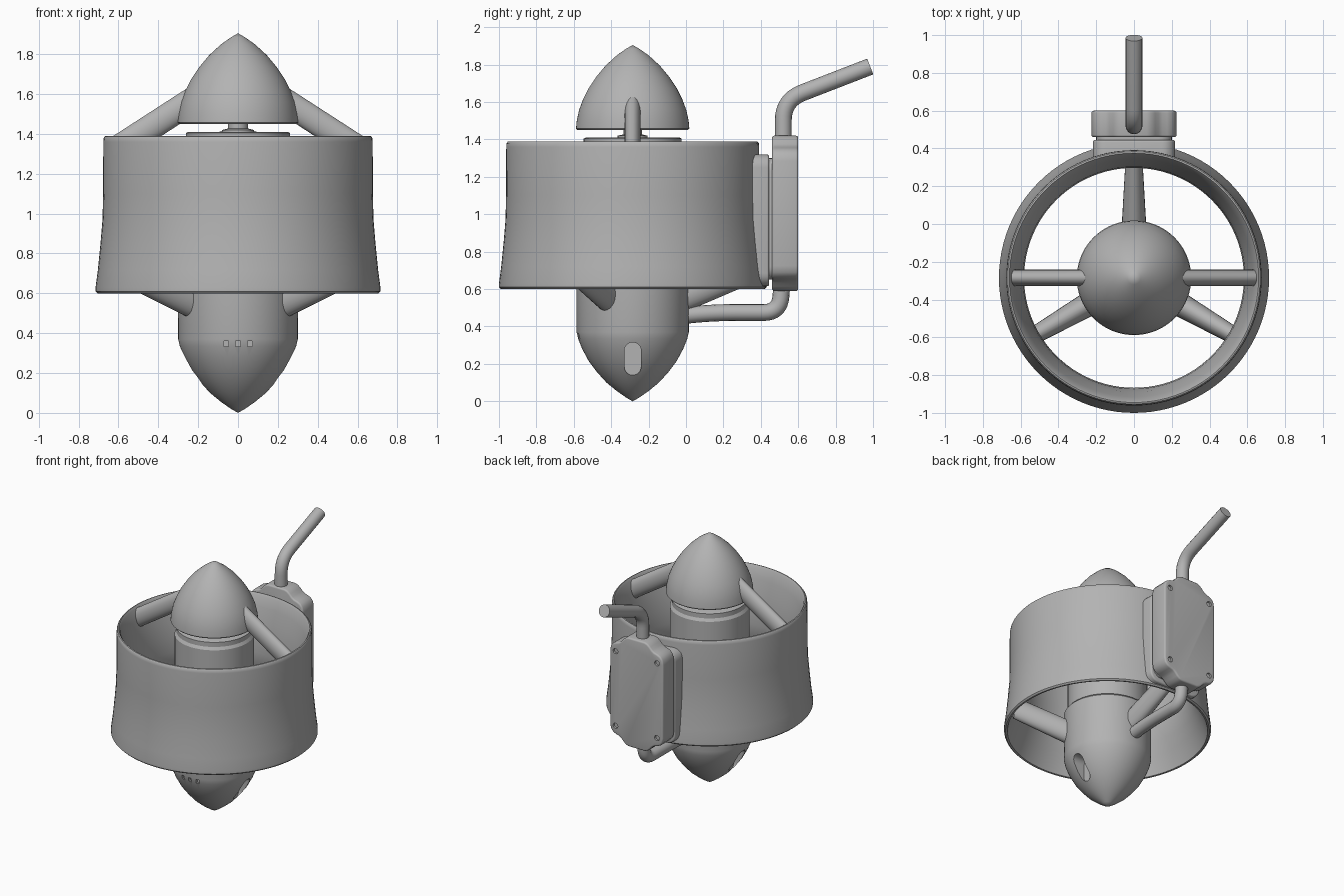
import bpy, bmesh, math
from mathutils import Vector, Matrix

if "Cube" in bpy.data.objects:
    bpy.data.objects.remove(bpy.data.objects["Cube"])

AXIS_Y = -0.285
grey = bpy.data.materials.new("plain grey")
grey.use_nodes = True
grey.diffuse_color = (0.45, 0.45, 0.45, 1)
grey.node_tree.nodes["Principled BSDF"].inputs["Base Color"].default_value = (0.45, 0.45, 0.45, 1)


def finish(name, bm, place=(0, 0, 0)):
    bmesh.ops.recalc_face_normals(bm, faces=bm.faces)
    mesh = bpy.data.meshes.new(name)
    bm.to_mesh(mesh)
    bm.free()
    mesh.materials.append(grey)
    ob = bpy.data.objects.new(name, mesh)
    ob.location = place
    bpy.context.collection.objects.link(ob)
    return ob


def smooth(ob, angle=32):
    bpy.ops.object.select_all(action='DESELECT')
    ob.select_set(True)
    bpy.context.view_layer.objects.active = ob
    bpy.ops.object.shade_smooth_by_angle(angle=math.radians(angle))


def lathe(name, profile, closed=False, steps=96):
    """Revolve (radius, z) points around the main axis."""
    bm = bmesh.new()
    pts = [bm.verts.new((r, 0, z)) for r, z in profile]
    edges = [bm.edges.new(p) for p in zip(pts, pts[1:])]
    if closed:
        edges.append(bm.edges.new((pts[-1], pts[0])))
    bmesh.ops.spin(bm, geom=pts + edges, axis=(0, 0, 1), cent=(0, 0, 0),
                   angle=math.tau, steps=steps, use_merge=True)
    bmesh.ops.remove_doubles(bm, verts=bm.verts, dist=0.0005)
    return finish(name, bm, (0, AXIS_Y, 0))


def prism(name, outline, y0, y1, bevel=0):
    """Extrude an (x, z) outline along y, with rounded rims."""
    bm = bmesh.new()
    face = bm.faces.new([bm.verts.new((x, y0, z)) for x, z in outline])
    out = bmesh.ops.extrude_face_region(bm, geom=[face])["geom"]
    bmesh.ops.translate(bm, vec=(0, y1 - y0, 0),
                        verts=[v for v in out if isinstance(v, bmesh.types.BMVert)])
    if bevel:
        rims = [e for e in bm.edges if abs(e.verts[0].co.y - e.verts[1].co.y) < 0.001]
        bmesh.ops.bevel(bm, geom=rims, offset=bevel, segments=3, profile=0.5, affect='EDGES')
    return finish(name, bm)


def rounded(hx, z0, z1, r, n=6):
    pts = []
    for k, (x, z) in enumerate([(hx - r, z1 - r), (r - hx, z1 - r), (r - hx, z0 + r), (hx - r, z0 + r)]):
        for i in range(n + 1):
            a = math.pi / 2 * (k + i / n)
            pts.append((x + r * math.cos(a), z + r * math.sin(a)))
    return pts


def strut(name, angle, inner, outer, steps=24):
    """Loft between two upright ellipses given as (radius, z, half width, half height)."""
    bm = bmesh.new()
    rings = [[bm.verts.new((r, w * math.cos(math.tau * i / steps), z + h * math.sin(math.tau * i / steps)))
              for i in range(steps)] for r, z, w, h in (inner, outer)]
    for i in range(steps):
        j = (i + 1) % steps
        bm.faces.new((rings[0][i], rings[0][j], rings[1][j], rings[1][i]))
    for ring in rings:
        bm.faces.new(ring)
    bm.transform(Matrix.Rotation(math.radians(angle), 4, 'Z'))
    smooth(finish(name, bm, (0, AXIS_Y, 0)), 50)


def cable(name, points, radius):
    """Round tube through (y, z) points on the middle plane, with filleted bends."""
    pts = [Vector((0, y, z)) for y, z in points]
    path = [pts[0]]
    for a, b, c in zip(pts, pts[1:], pts[2:]):
        reach = min((a - b).length, (c - b).length) * 0.48
        s, e = b + (a - b).normalized() * reach, b + (c - b).normalized() * reach
        path += [s.lerp(b, t / 8).lerp(b.lerp(e, t / 8), t / 8) for t in range(9)]
    path.append(pts[-1])
    curve = bpy.data.curves.new(name, 'CURVE')
    curve.dimensions = '3D'
    curve.bevel_depth = radius
    curve.bevel_resolution = 6
    curve.use_fill_caps = True
    spline = curve.splines.new('POLY')
    spline.points.add(len(path) - 1)
    for p, co in zip(spline.points, path):
        p.co = (*co, 1)
    curve.materials.append(grey)
    ob = bpy.data.objects.new(name, curve)
    bpy.context.collection.objects.link(ob)
    bpy.ops.object.select_all(action='DESELECT')
    ob.select_set(True)
    bpy.context.view_layer.objects.active = ob
    bpy.ops.object.convert(target='MESH')
    smooth(bpy.context.object)


def cut(ob, cutters):
    """Subtract the cutters, then delete them."""
    bpy.ops.object.select_all(action='DESELECT')
    ob.select_set(True)
    bpy.context.view_layer.objects.active = ob
    for c in cutters:
        c.hide_render = True
        mod = ob.modifiers.new("cut", 'BOOLEAN')
        mod.object = c
        mod.solver = 'EXACT'
        bpy.ops.object.modifier_apply(modifier=mod.name)
        bpy.data.objects.remove(c)


# Flared duct with rounded lips
smooth(lathe("duct", [
    (0.66, 1.39), (0.668, 1.388), (0.674, 1.38), (0.676, 1.36), (0.677, 1.1), (0.68, 0.97),
    (0.69, 0.85), (0.703, 0.72), (0.715, 0.63), (0.715, 0.61), (0.705, 0.6), (0.692, 0.602),
    (0.672, 0.66), (0.645, 0.73), (0.61, 0.82), (0.588, 0.9), (0.582, 0.97), (0.588, 1.08),
    (0.605, 1.2), (0.63, 1.3), (0.65, 1.375)], closed=True))

# Central hub with its pointed lower nose
hub = lathe("hub", [
    (0, 0), (0.035, 0.02), (0.085, 0.055), (0.14, 0.1), (0.19, 0.155), (0.235, 0.215),
    (0.27, 0.28), (0.292, 0.335), (0.3, 0.37), (0.302, 0.72), (0.29, 0.735), (0.275, 0.74),
    (0.275, 1.35), (0.262, 1.37), (0.262, 1.405), (0.25, 1.41), (0, 1.41)])
cutters = []
for side in (-1, 1):
    port = prism("port_cutter", rounded(0.045, 0.14, 0.315, 0.044), 0, 0.3)
    port.rotation_euler.z = -side * math.pi / 2
    port.location = (side * 0.175, AXIS_Y, 0)
    cutters.append(port)
for x in (-0.06, 0, 0.06):
    slot = prism("slot_cutter", rounded(0.012, 0.332, 0.362, 0.004, 2), -0.65, -0.555)
    slot.location.x = x
    cutters.append(slot)
cut(hub, cutters)
smooth(hub)

# Upper nose cone and the shaft that carries it
smooth(lathe("nose_cone", [
    (0, 1.45), (0.295, 1.45), (0.303, 1.458), (0.299, 1.5), (0.286, 1.56), (0.265, 1.615),
    (0.235, 1.675), (0.195, 1.735), (0.145, 1.795), (0.085, 1.85), (0.035, 1.885), (0, 1.905)]))
smooth(lathe("shaft", [(0, 1.4), (0.08, 1.4), (0.08, 1.42), (0.05, 1.427), (0.05, 1.455), (0, 1.455)]))

# Struts: two above, three below
for name, angle in (("left_upper_strut", 0), ("right_upper_strut", 180)):
    strut(name, angle, (0.18, 1.60, 0.043, 0.078), (0.652, 1.295, 0.043, 0.078))
for name, angle in (("back_lower_strut", 90), ("right_lower_strut", 210), ("left_lower_strut", 330)):
    strut(name, angle, (0.24, 0.55, 0.067, 0.09), (0.66, 0.725, 0.043, 0.085))

# Mounting pad between duct and box, trimmed to the duct wall
pad = prism("mounting_pad", rounded(0.218, 0.615, 1.32, 0.07), 0.25, 0.445, 0.012)
cut(pad, [lathe("wall_cutter", [(0, 0.5), (0.71, 0.5), (0.64, 0.95), (0.66, 1.5), (0, 1.5)])])
smooth(pad)
smooth(prism("box_gasket", rounded(0.2, 0.65, 1.3, 0.07), 0.43, 0.47))

# Junction box: rounded corners and a cable tab at top and bottom
MID = 1.005
quarter = [(0.225, 0.28), (0.218, 0.315), (0.2, 0.338), (0.175, 0.35), (0.15, 0.357),
           (0.13, 0.37), (0.112, 0.39), (0.092, 0.407), (0.068, 0.415)]
top = quarter + [(-x, h) for x, h in reversed(quarter)]
outline = [(x, MID + h) for x, h in top] + [(-x, MID - h) for x, h in top]
box = prism("junction_box", outline, 0.46, 0.6, 0.012)
holes = []
for x in (-0.175, 0.175):
    for z in (MID - 0.285, MID + 0.285):
        hole = prism("bolt_cutter", rounded(0.02, -0.02, 0.02, 0.0199, 4), 0.585, 0.65)
        hole.location = (x, 0, z)
        holes.append(hole)
cut(box, holes)
smooth(box)

# Cables
cable("upper_cable", [(0.52, 1.38), (0.52, 1.66), (0.98, 1.785)][:1]
      + [(0.52, 1.61), (0.985, 1.79)], 0.045)
cable("lower_cable", [(-0.1, 0.45), (0.15, 0.475), (0.5, 0.475), (0.515, 0.65)], 0.045)
